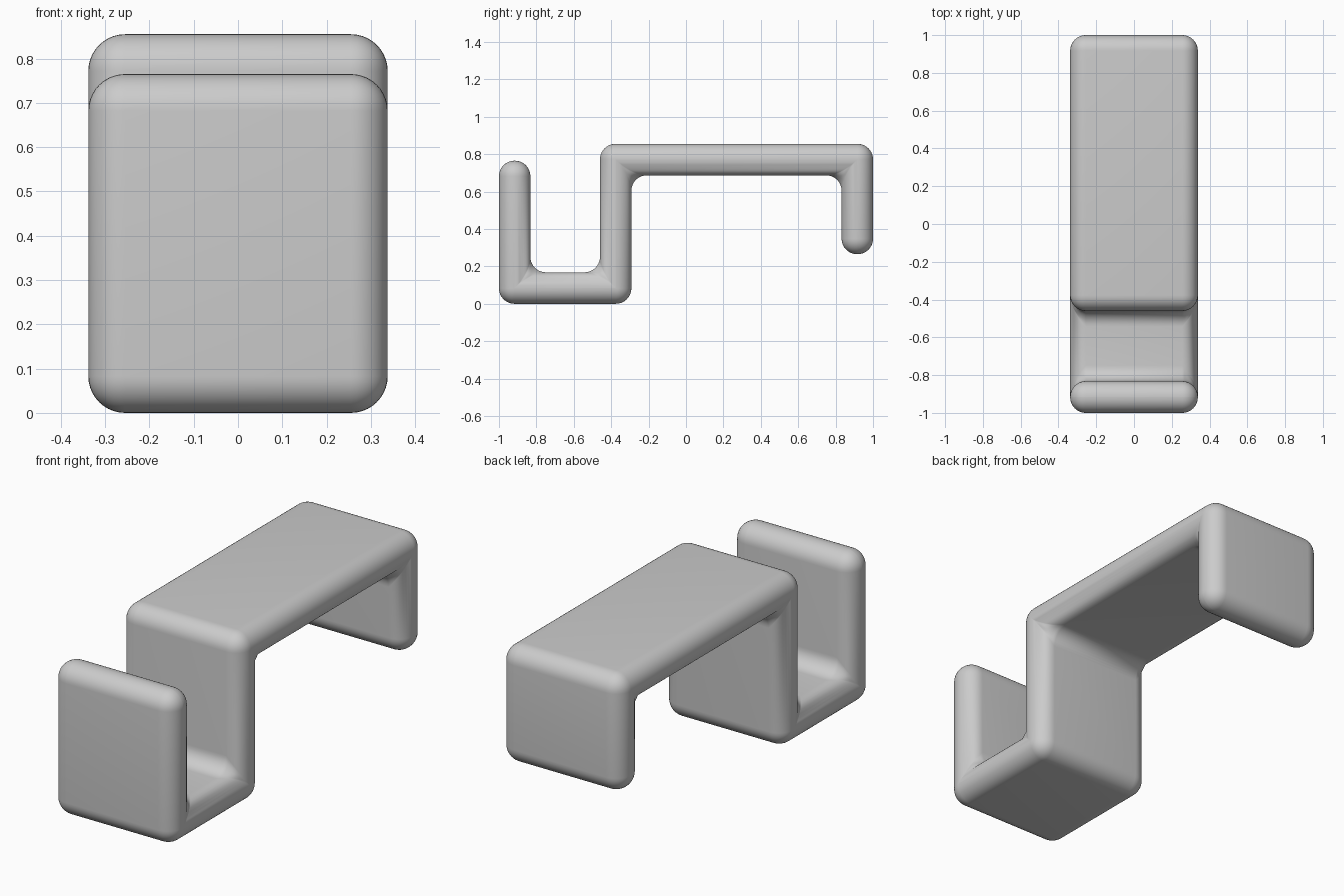
import bpy, bmesh

# Remove the default cube
if "Cube" in bpy.data.objects:
    bpy.data.objects.remove(bpy.data.objects["Cube"], do_unlink=True)

HALF_WIDTH = 0.338
ROUNDING = 0.083

# Plain grey plastic
grey = bpy.data.materials.new("plain_grey")
grey.use_nodes = True
colour = (0.6, 0.6, 0.6, 1)
grey.diffuse_color = colour
grey.node_tree.nodes["Principled BSDF"].inputs["Base Color"].default_value = colour

# Side outline of the bent strip (y, z): front lip, tray, riser, top, rear lip
outline = [(-1, 0), (-0.292, 0), (-0.292, 0.687), (0.832, 0.687),
           (0.832, 0.265), (1, 0.265), (1, 0.855), (-0.46, 0.855),
           (-0.46, 0.168), (-0.832, 0.168), (-0.832, 0.765), (-1, 0.765)]

# Extrude the outline across the width
bm = bmesh.new()
side = bm.faces.new([bm.verts.new((-HALF_WIDTH, y, z)) for y, z in outline])
extruded = bmesh.ops.extrude_face_region(bm, geom=[side])
moved = [g for g in extruded["geom"] if isinstance(g, bmesh.types.BMVert)]
bmesh.ops.translate(bm, verts=moved, vec=(2 * HALF_WIDTH, 0, 0))
bmesh.ops.recalc_face_normals(bm, faces=bm.faces)
mesh = bpy.data.meshes.new("hook_bracket")
bm.to_mesh(mesh)
bm.free()
mesh.materials.append(grey)
hook = bpy.data.objects.new("hook_bracket", mesh)
bpy.context.collection.objects.link(hook)

# Round every edge, inside corners included
bevel = hook.modifiers.new("rounded_edges", "BEVEL")
bevel.width = ROUNDING
bevel.segments = 10
bevel.limit_method = "ANGLE"
bevel.use_clamp_overlap = True

# Smooth shading
bpy.ops.object.select_all(action="DESELECT")
hook.select_set(True)
bpy.context.view_layer.objects.active = hook
bpy.ops.object.shade_smooth()
